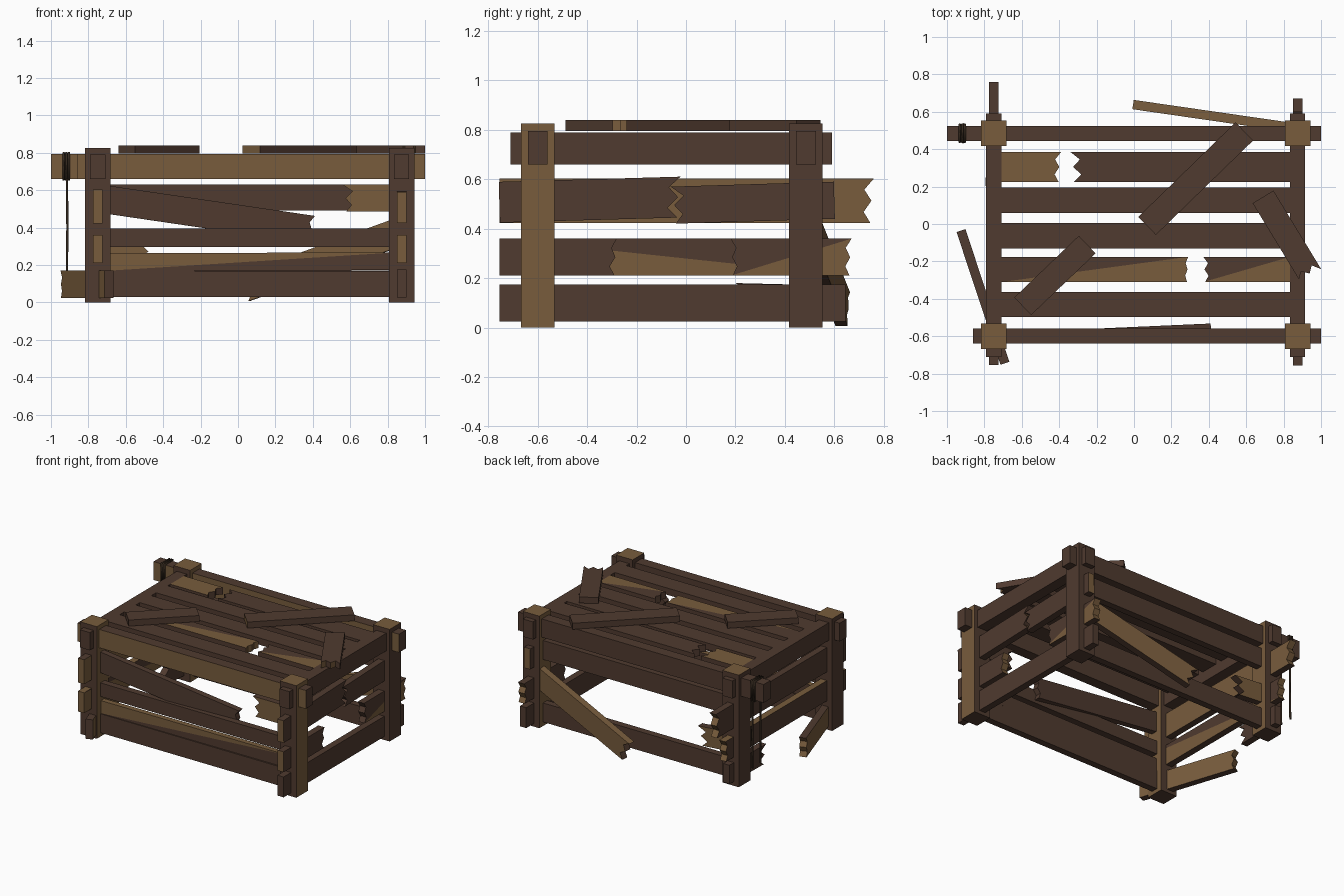
import bpy, bmesh, random
from mathutils import Vector, Matrix

if "Cube" in bpy.data.objects:
    bpy.data.objects.remove(bpy.data.objects["Cube"])

random.seed(4)


def material(name, rgb):
    m = bpy.data.materials.new(name)
    m.diffuse_color = (*rgb, 1)
    m.use_nodes = True
    m.node_tree.nodes["Principled BSDF"].inputs["Base Color"].default_value = m.diffuse_color
    return m


DARK = material("dark_wood", (0.080, 0.043, 0.029))
TAN = material("tan_wood", (0.188, 0.107, 0.046))
ROPE = material("rope_brown", (0.035, 0.022, 0.013))


def board(name, p0, p1, width, thick, flat=False, jag=(0, 0), tan="", diag=None):
    """Plank from p0 to p1. jag = depth of the splintered ends.
    tan = tan faces (n+ n- v+ v- u+ u-). diag = (side, slope, keep) colours half a face."""
    p0, p1 = Vector(p0), Vector(p1)
    length = (p1 - p0).length
    u = (p1 - p0).normalized()
    n = u.cross(Vector((0, 0, 1))).normalized()
    v = n.cross(u)
    if flat:
        n, v = v, -n
    w = width / 2

    def end(pos, sign, depth):
        if not depth:
            return [(pos, -w), (pos, w)]
        steps = (0.35, 1.0, 0.25, 0.9, 0.0)
        return [(pos - sign * depth * s * random.uniform(0.75, 1), -w + width * i / 4)
                for i, s in enumerate(steps)]

    outline = end(0, -1, jag[0])[::-1] + end(length, 1, jag[1])
    bm = bmesh.new()
    low = [bm.verts.new((a, b, -thick / 2)) for a, b in outline]
    top = [bm.verts.new((a, b, thick / 2)) for a, b in outline]
    bm.faces.new(top)
    bm.faces.new(low[::-1])
    k = len(outline)
    for i in range(k):
        j = (i + 1) % k
        bm.faces.new((low[i], low[j], top[j], top[i]))
    mid = Vector((length / 2, 0, 0))
    cut = None
    if diag:
        cut = Vector((-diag[1] * width, length, 0)).normalized()
        bmesh.ops.bisect_plane(bm, geom=bm.verts[:] + bm.edges[:] + bm.faces[:],
                               plane_co=mid, plane_no=cut)
    bmesh.ops.recalc_face_normals(bm, faces=bm.faces[:])
    for f in bm.faces:
        f.normal_update()
        c = f.normal
        ax = max(range(3), key=lambda i: abs(c[i]))
        key = "uvn"[ax] + ("+" if c[ax] > 0 else "-")
        f.material_index = int(key in tan)
        if diag and key in diag[0]:
            above = (f.calc_center_median() - mid).dot(cut) > 0
            f.material_index = int(above == diag[2])
    me = bpy.data.meshes.new(name)
    bm.transform(Matrix.Translation(p0) @ Matrix((u, v, n)).transposed().to_4x4())
    bm.to_mesh(me)
    bm.free()
    me.materials.append(DARK)
    me.materials.append(TAN)
    ob = bpy.data.objects.new(name, me)
    bpy.context.collection.objects.link(ob)
    return ob


XL, XR, YF, YB = -0.75, 0.875, -0.60, 0.485

# Corner posts (u points up, so build by box with tan top and one tan side)
for name, x, y, tan_side in (("front_left", XL, YF, 1), ("front_right", XR, YF, 1),
                             ("back_left", XL, YB, 1), ("back_right", XR, YB, -1)):
    bpy.ops.mesh.primitive_cube_add(size=1, location=(x, y, 0.4125))
    ob = bpy.context.object
    ob.name = name + "_post"
    ob.scale = (0.135, 0.135, 0.825)
    ob.data.materials.append(DARK)
    ob.data.materials.append(TAN)
    for p in ob.data.polygons:
        p.material_index = int(p.normal.z > 0.5 or p.normal.x * tan_side > 0.5)

# Thick top rails
board("front_top_rail", (-0.86, YF, 0.727), (1, YF, 0.727), 0.135, 0.08, tan="n+")
board("back_top_rail", (-1, YB, 0.727), (1, YB, 0.727), 0.135, 0.08, tan="n+")
# (n+ faces the front for boards running along x)
for name, x in (("left", XL), ("right", XR)):
    board(name + "_top_rail", (x, -0.71, 0.725), (x, 0.59, 0.725), 0.13, 0.081)

# Top slats, two of them broken
SX0, SX1, SZ = -0.71, 0.835, 0.765
for i, y in enumerate((-0.43, -0.0625, 0.1275)):
    board(f"top_slat_{i}", (SX0, y, SZ), (SX1, y, SZ), 0.135, 0.05, True)
board("broken_slat_back_left", (SX0, 0.305, SZ), (-0.39, 0.305, SZ), 0.16, 0.05, True,
      (0, 0.045), tan="n+")
board("broken_slat_back_right", (-0.34, 0.305, SZ), (SX1, 0.305, SZ), 0.16, 0.05, True, (0.06, 0))
board("broken_slat_front_left", (SX0, -0.243, SZ), (0.29, -0.243, SZ), 0.135, 0.05, True,
      (0, 0.02), tan="u+", diag=("n+", 1, False))
board("broken_slat_front_right", (0.37, -0.243, SZ), (SX1, -0.243, SZ), 0.135, 0.05, True,
      (0.03, 0), diag=("n+", 1, False))

# Loose planks lying on top
board("loose_plank_large", (0.07, -0.01, 0.8175), (0.59, 0.495, 0.8175), 0.135, 0.045, True, tan="u-")
board("loose_plank_small", (-0.595, -0.44, 0.8175), (-0.25, -0.11, 0.8175), 0.13, 0.045, True)
board("loose_plank_right", (0.69, 0.145, 0.8175), (0.945, -0.275, 0.8175), 0.13, 0.045, True,
      (0, 0.05), tan="u+")

# Front planks
board("front_bottom_plank", (-0.72, YF, 0.098), (0.85, YF, 0.098), 0.14, 0.05)
board("front_lower_plank", (-0.72, YF, 0.215), (0.85, YF, 0.22), 0.095, 0.04,
      diag=("n+", 1, True), tan="v+")
board("front_middle_plank", (-0.72, YF, 0.345), (0.85, YF, 0.345), 0.1, 0.05)
board("front_hanging_plank", (-0.72, -0.605, 0.552), (0.4, -0.555, 0.388), 0.15, 0.045,
      jag=(0, 0.03))
board("front_plank_stub", (0.56, YF, 0.557), (0.85, YF, 0.557), 0.145, 0.05,
      jag=(0.06, 0), tan="n+")

# Back planks
board("back_upper_plank", (-0.72, YB, 0.56), (0.85, YB, 0.56), 0.14, 0.05)
board("back_bottom_plank", (-0.72, YB, 0.1), (0.85, YB, 0.1), 0.14, 0.05)
board("back_fallen_plank", (0.85, 0.515, 0.372), (0.02, 0.635, 0.072), 0.15, 0.05,
      jag=(0, 0.05), tan="n+ n- v+")
board("back_plank_stub", (-0.72, YB, 0.29), (-0.46, YB, 0.27), 0.14, 0.05,
      jag=(0, 0.08), tan="n+ n- u+")

# Right side planks
board("right_bottom_plank", (XR, -0.755, 0.1), (XR, 0.645, 0.1), 0.15, 0.05)
board("right_middle_front", (XR, -0.755, 0.285), (XR, -0.28, 0.285), 0.15, 0.05,
      jag=(0, 0.03), tan="u- u+")
board("right_middle_back", (XR, 0.18, 0.285), (XR, 0.67, 0.285), 0.15, 0.05,
      jag=(0.03, 0.03), tan="u+", diag=("n+", 1, False))
board("right_upper_front", (XR, -0.755, 0.507), (XR, -0.02, 0.528), 0.165, 0.05,
      jag=(0, 0.06), tan="u- u+")
board("right_upper_back", (XR, -0.06, 0.495), (XR, 0.6, 0.515), 0.15, 0.05,
      jag=(0.06, 0), tan="u+")

# Left side planks
board("left_upper_plank", (XL, -0.755, 0.513), (XL, 0.76, 0.513), 0.18, 0.05,
      jag=(0, 0.05), tan="n+ u- u+")
board("left_middle_plank", (XL, -0.755, 0.285), (XL, 0.65, 0.285), 0.15, 0.05,
      jag=(0, 0.03), tan="v+ u- u+", diag=("n+", -1, False))
board("left_loose_plank", (-0.69, -0.745, 0.097), (-0.925, -0.035, 0.097), 0.145, 0.05,
      jag=(0, 0.03), tan="n- n+ u+")
board("left_bottom_stub", (-0.77, 0.2, 0.11), (XL, 0.6, 0.1), 0.14, 0.05, jag=(0.08, 0))


# Rope wrapped round the back rail, with two hanging ends
def rope(name, pts, closed):
    cu = bpy.data.curves.new(name, "CURVE")
    cu.dimensions = "3D"
    cu.bevel_depth = 0.007
    cu.bevel_resolution = 1
    cu.use_fill_caps = True
    sp = cu.splines.new("POLY")
    sp.points.add(len(pts) - 1)
    for p, co in zip(sp.points, pts):
        p.co = (*co, 1)
    sp.use_cyclic_u = closed
    cu.materials.append(ROPE)
    bpy.context.collection.objects.link(bpy.data.objects.new(name, cu))


for i in range(3):
    x = -0.932 + i * 0.014
    rope(f"rope_loop_{i}", [(x, 0.438, 0.655), (x, 0.438, 0.8), (x, 0.532, 0.8), (x, 0.532, 0.655)], True)
for i, y in enumerate((0.438, 0.532)):
    rope(f"rope_end_{i}", [(-0.915, y, 0.66), (-0.912, y, 0.4), (-0.915, y, 0.16)], False)
